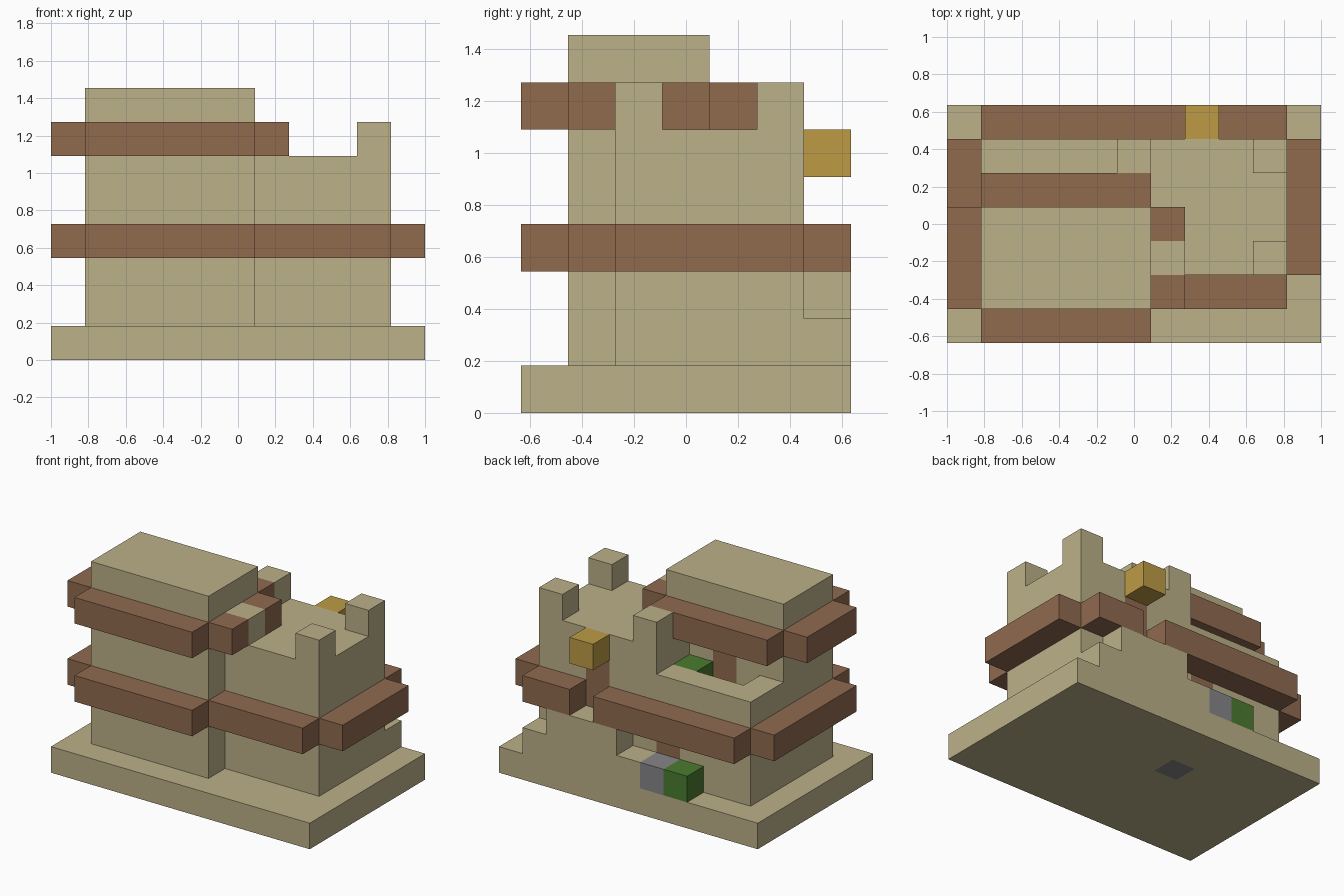
import bpy
import bmesh
from mathutils import Vector

cube = bpy.data.objects.get("Cube")
if cube:
    bpy.data.objects.remove(cube, do_unlink=True)

U = 2 / 11                              # one building block
ORIGIN = Vector((5.5, 3.5, 0))          # block-grid centre on the ground


def material(name, color):
    m = bpy.data.materials.new(name)
    m.use_nodes = True
    m.diffuse_color = (*color, 1)
    m.node_tree.nodes["Principled BSDF"].inputs["Base Color"].default_value = (*color, 1)
    return m


SAND = material("sandstone", (0.50, 0.44, 0.25))
WOOD = material("brown_wood", (0.28, 0.145, 0.078))
GOLD = material("lamp_gold", (0.51, 0.33, 0.06))
GREEN = material("leaf_green", (0.07, 0.20, 0.028))
GREY = material("grey_stone", (0.24, 0.24, 0.25))


def block(name, x, y, z, mat=SAND, panel=None, panel_mat=WOOD):
    """Box spanning grid ranges; faces inside the panel range get panel_mat."""
    bm = bmesh.new()
    bmesh.ops.create_cube(bm, size=1)
    for v in bm.verts:
        v.co = Vector([r[0] if c < 0 else r[1] for r, c in zip((x, y, z), v.co)])
    if panel:
        for axis in range(3):
            normal = Vector([float(a == axis) for a in range(3)])
            for edge in set(panel[axis]):
                bmesh.ops.bisect_plane(bm, geom=bm.verts[:] + bm.edges[:] + bm.faces[:],
                                       plane_co=normal * edge, plane_no=normal)
        for f in bm.faces:
            c = f.calc_center_median()
            if all(lo - 0.01 <= c[a] <= hi + 0.01 for a, (lo, hi) in enumerate(panel)):
                f.material_index = 1
    for v in bm.verts:
        v.co = (v.co - ORIGIN) * U
    bmesh.ops.recalc_face_normals(bm, faces=bm.faces[:])
    me = bpy.data.meshes.new(name)
    bm.to_mesh(me)
    bm.free()
    me.materials.append(mat)
    if panel:
        me.materials.append(panel_mat)
    ob = bpy.data.objects.new(name, me)
    bpy.context.collection.objects.link(ob)


# Main masses, with doors and floor stone as inlaid panels
block("base", (0, 11), (0, 7), (0, 1), panel=((4, 5), (4, 5), (0, 0)), panel_mat=GREY)
block("tower", (1, 6), (1, 4), (1, 8), panel=((3, 4), (4, 4), (4, 6)))
block("rear_room", (1, 6), (4, 6), (1, 4), panel=((4, 5), (6, 6), (2, 3)))
block("side_hall", (6, 10), (2, 6), (1, 6), panel=((7, 8), (6, 6), (3, 5)))

# Terrace parapet
block("terrace_side_wall", (1, 2), (4, 6), (4, 5))
block("terrace_back_wall", (2, 5), (5, 6), (4, 5))
block("terrace_end_wall", (5, 6), (4, 6), (4, 6))

# Battlements
for i, j in ((9, 2), (9, 5), (6, 2), (5, 5)):
    block("merlon", (i, i + 1), (j, j + 1), (6, 7))

# Lower wooden belt
LOW = (3, 4)
block("lower_beam_front", (1, 6), (0, 1), LOW, WOOD)
block("lower_beam_hall_front", (6, 10), (1, 2), LOW, WOOD)
block("lower_beam_left", (10, 11), (2, 6), LOW, WOOD)
block("lower_beam_right", (0, 1), (1, 6), LOW, WOOD)
block("lower_beam_back", (1, 7), (6, 7), LOW, WOOD)
block("lower_beam_back_end", (8, 10), (6, 7), LOW, WOOD)

# Upper wooden belt around the tower
HIGH = (6, 7)
block("upper_beam_front", (1, 6), (0, 1), HIGH, WOOD)
block("upper_beam_back", (1, 6), (4, 5), HIGH, WOOD)
block("upper_beam_right", (0, 1), (1, 4), HIGH, WOOD)
for j in (1, 3):
    block("upper_beam_left", (6, 7), (j, j + 1), HIGH, WOOD)

# Back stairs and landing
block("landing", (6, 9), (6, 7), (1, 3))
for i in (5, 9):
    block("stair_step", (i, i + 1), (6, 7), (1, 2))

# Details
block("lamp", (7, 8), (6, 7), (5, 6), GOLD)
block("door_step", (4, 5), (6, 7), (1, 2), GREY)
block("shrub", (3, 4), (6, 7), (1, 2), GREEN)
block("terrace_shrub", (4, 5), (4, 5), (4, 5), GREEN)
